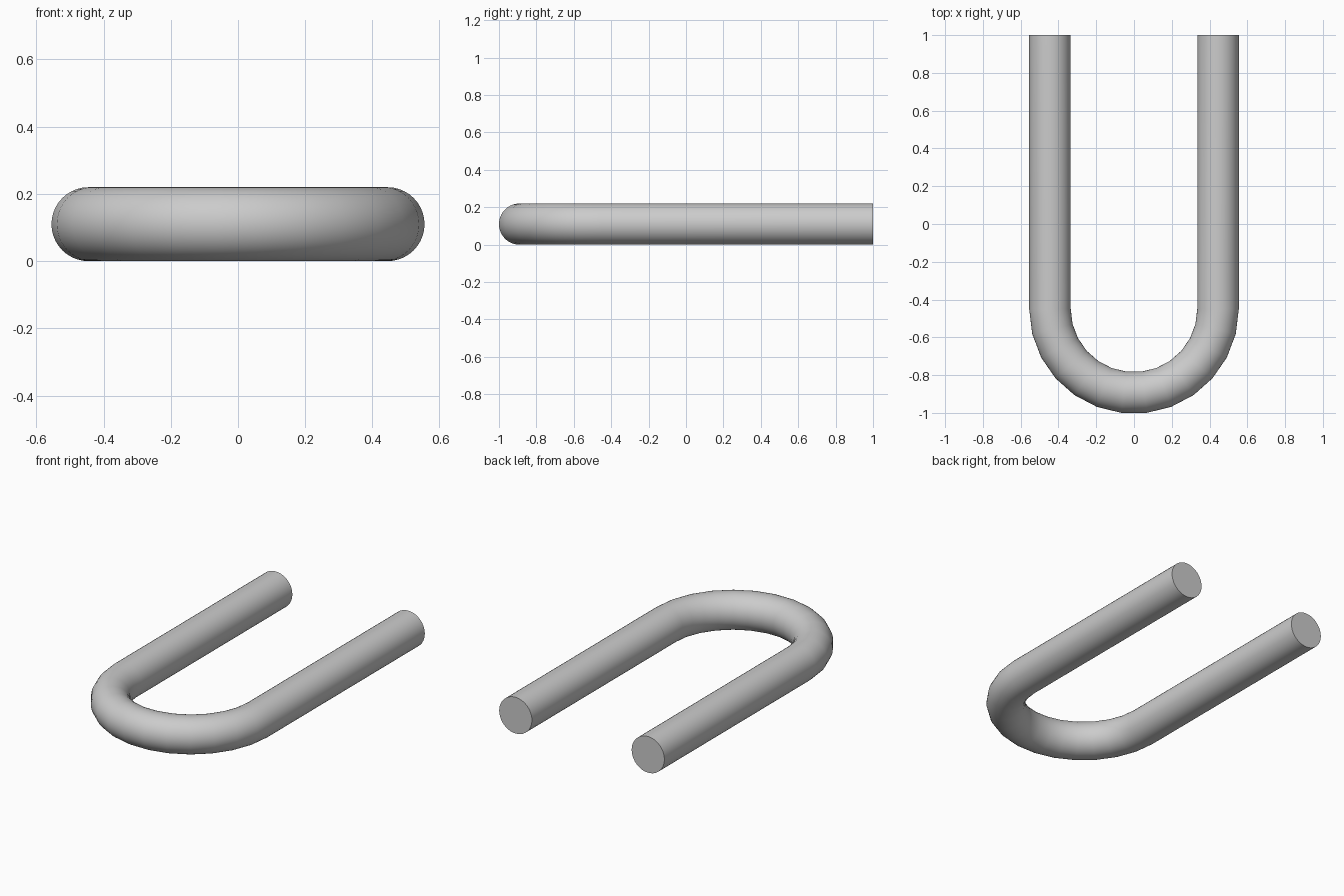
import bpy, bmesh
from math import sin, cos, pi

if "Cube" in bpy.data.objects:
    bpy.data.objects.remove(bpy.data.objects["Cube"])

TUBE_R, BEND_R, BEND_Y, END_Y = 0.11, 0.445, -0.449, 1.0
SIDES, BEND_STEPS = 40, 13

# Stations along the U path: (centre y, angle round the bend)
stations = [(END_Y, 0.0)]
stations += [(BEND_Y, pi * i / BEND_STEPS) for i in range(BEND_STEPS + 1)]
stations += [(END_Y, pi)]

bm = bmesh.new()


def ring(y, a):
    """Circular cross-section standing in the radial plane of the bend."""
    verts = []
    for k in range(SIDES):
        t = 2 * pi * k / SIDES
        r = BEND_R + TUBE_R * cos(t)
        verts.append(bm.verts.new((r * cos(a), y - r * sin(a), TUBE_R + TUBE_R * sin(t))))
    return verts


# Tube walls
rings = [ring(y, a) for y, a in stations]
for p, q in zip(rings, rings[1:]):
    for k in range(SIDES):
        n = (k + 1) % SIDES
        bm.faces.new((p[k], p[n], q[n], q[k]))

# Flat end caps
bm.faces.new(rings[0])
bm.faces.new(rings[-1])
bmesh.ops.recalc_face_normals(bm, faces=bm.faces)

mesh = bpy.data.meshes.new("u_bent_rod")
bm.to_mesh(mesh)
bm.free()
rod = bpy.data.objects.new("u_bent_rod", mesh)
bpy.context.collection.objects.link(rod)

# Smooth walls, sharp cap rims
bpy.context.view_layer.objects.active = rod
rod.select_set(True)
bpy.ops.object.shade_smooth_by_angle(angle=pi / 6)
